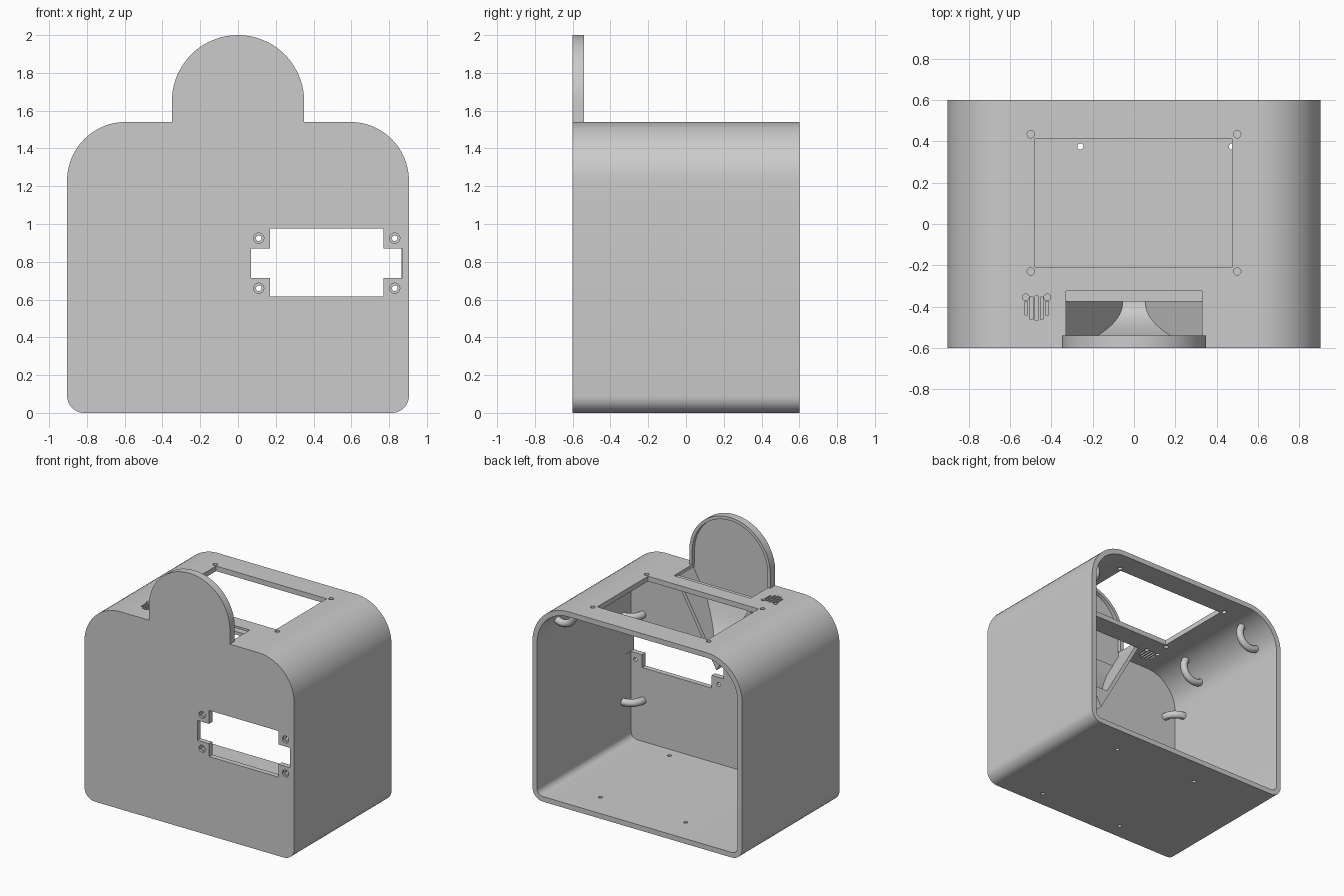
import bpy, bmesh, math
from mathutils import Vector

if "Cube" in bpy.data.objects:
    bpy.data.objects.remove(bpy.data.objects["Cube"], do_unlink=True)

grey = bpy.data.materials.new("plain grey")
grey.use_nodes = True
grey.diffuse_color = (0.6, 0.6, 0.6, 1)
grey.node_tree.nodes["Principled BSDF"].inputs["Base Color"].default_value = (0.6, 0.6, 0.6, 1)
parts = []


def add_object(name, bm):
    bmesh.ops.recalc_face_normals(bm, faces=bm.faces)
    mesh = bpy.data.meshes.new(name)
    bm.to_mesh(mesh)
    bm.free()
    mesh.materials.append(grey)
    ob = bpy.data.objects.new(name, mesh)
    bpy.context.collection.objects.link(ob)
    return ob


def prism(name, pts, lo, hi, axis="y"):
    """Extrude a 2D outline along y (points are x, z) or z (points are x, y)."""
    bm = bmesh.new()
    place = (lambda a, b, d: (a, d, b)) if axis == "y" else (lambda a, b, d: (a, b, d))
    low = [bm.verts.new(place(a, b, lo)) for a, b in pts]
    high = [bm.verts.new(place(a, b, hi)) for a, b in pts]
    bm.faces.new(low)
    bm.faces.new(high)
    for i in range(len(pts)):
        j = (i + 1) % len(pts)
        bm.faces.new((low[i], low[j], high[j], high[i]))
    return add_object(name, bm)


def arc(cx, cy, r, start, end, n=16):
    return [(cx + r * math.cos(math.radians(start + (end - start) * i / n)),
             cy + r * math.sin(math.radians(start + (end - start) * i / n))) for i in range(n + 1)]


def circle(cx, cy, r):
    return arc(cx, cy, r, 0, 360, 24)[:-1]


def rect(x0, x1, y0, y1):
    return [(x0, y0), (x1, y0), (x1, y1), (x0, y1)]


def rounded(w, z0, z1, rb, rt):
    return (arc(w - rt, z1 - rt, rt, 0, 90) + arc(rt - w, z1 - rt, rt, 90, 180)
            + arc(rb - w, z0 + rb, rb, 180, 270, 8) + arc(w - rb, z0 + rb, rb, 270, 360, 8))


def arch(w, spring, base):
    return arc(0, spring, w, 0, 180, 40) + [(-w, base), (w, base)]


def cut(target, pts, lo, hi, axis="y"):
    cutter = prism("cutter", pts, lo, hi, axis)
    cutter.hide_render = True
    mod = target.modifiers.new("cut", "BOOLEAN")
    mod.operation, mod.solver, mod.object = "DIFFERENCE", "EXACT", cutter
    bpy.context.view_layer.objects.active = target
    bpy.ops.object.modifier_apply(modifier=mod.name)
    bpy.data.objects.remove(cutter, do_unlink=True)


# Open-backed housing
housing = prism("housing", rounded(0.905, 0, 1.54, 0.09, 0.31), -0.6, 0.6)
parts.append(housing)
cut(housing, rounded(0.865, 0.04, 1.5, 0.05, 0.27), -0.56, 0.7)

# Display window with screw tabs in the front
cut(housing, rect(0.17, 0.77, 0.615, 0.975), -0.7, -0.5)
cut(housing, rect(0.07, 0.87, 0.715, 0.87), -0.7, -0.5)
for x in (0.11, 0.83):
    for z in (0.66, 0.925):
        cut(housing, circle(x, z, 0.027), -0.7, -0.585)
        cut(housing, circle(x, z, 0.015), -0.7, -0.5)

# Roof: large opening, screw holes, chute slot with a stepped lip
cut(housing, rect(-0.48, 0.475, -0.21, 0.415), 1.4, 1.6, "z")
for x in (-0.5, 0.5):
    for y in (-0.23, 0.435):
        cut(housing, circle(x, y, 0.018), 1.4, 1.6, "z")
cut(housing, rect(-0.33, 0.33, -0.57, -0.375), 1.4, 1.6, "z")
cut(housing, rect(-0.33, 0.33, -0.38, -0.325), 1.525, 1.6, "z")

# Roof: sound grille and its screw holes
for i in range(-2, 3):
    half = math.sqrt(0.06 ** 2 - (i * 0.025) ** 2)
    x = -0.472 + i * 0.025
    cut(housing, rect(x - 0.007, x + 0.007, -0.408 - half, -0.408 + half), 1.4, 1.6, "z")
for x in (-0.525, -0.42):
    cut(housing, circle(x, -0.355, 0.016), 1.4, 1.6, "z")

# Floor holes
for x in (-0.26, 0.475):
    for y in (-0.475, 0.375):
        cut(housing, circle(x, y, 0.015), -0.1, 0.1, "z")

# Round-topped panel with a recess in its back
panel = prism("arched_panel", arch(0.35, 1.65, 1.54), -0.6, -0.54)
parts.append(panel)
cut(panel, arch(0.325, 1.65, 1.5), -0.57, -0.5)

# V-shaped chute under the slot
TIP, SLOPE = 0.93, 1.75
parts.append(prism("chute_sides", [(0.33, 1.51), (0, TIP), (-0.33, 1.51),
                                   (-0.36, 1.51), (0, 0.87), (0.36, 1.51)], -0.565, -0.375))

# Curved scoop inside the chute, falling toward the back
bm = bmesh.new()
rows = []
for i in range(13):
    t = i / 12
    half = 0.055 + 0.165 * t ** 2.2
    y, z = -0.375 - 0.19 * t, TIP + SLOPE * half
    rows.append([bm.verts.new(p) for p in ((-half, y, z), (half, y, z), (0, y, TIP))])
for a, b in zip(rows, rows[1:]):
    for k in range(3):
        bm.faces.new((a[k], a[(k + 1) % 3], b[(k + 1) % 3], b[k]))
bm.faces.new(rows[0])
bm.faces.new(rows[-1])
parts.append(add_object("chute_scoop", bm))


def hook(name, centre, u, v, start, end, radius=0.1, tube=0.028):
    """Sweep a round tube along an arc spanned by the directions u and v."""
    bm = bmesh.new()
    u, v = Vector(u).normalized(), Vector(v).normalized()
    w = u.cross(v)
    rings = []
    for ca, sa in arc(0, 0, 1, start, end, 14):
        out = u * ca + v * sa
        rings.append([bm.verts.new(Vector(centre) + out * (radius + tube * c) + w * tube * s)
                      for c, s in circle(0, 0, 1)[::2]])
    for a, b in zip(rings, rings[1:]):
        for k in range(len(a)):
            j = (k + 1) % len(a)
            bm.faces.new((a[k], a[j], b[j], b[k]))
    bm.faces.new(rings[0])
    bm.faces.new(rings[-1])
    parts.append(add_object(name, bm))


# Cable hooks in the front corners and under the rounded shoulders
for side, word, upper in ((1, "left", 1.03), (-1, "right", 1.15)):
    for z in (0.36, upper):
        hook(word + "_corner_hook", (side * 0.865, -0.56, z), (-side, 0, 0), (0, 1, 0), -5, 95)
    for y in (-0.25, 0.39):
        hook(word + "_shoulder_hook", (side * 0.79, y, 1.42), (-side, 0, -1), (side, 0, -1), -80, 80)

# Smooth curves, sharp edges
bpy.ops.object.select_all(action="DESELECT")
for ob in parts:
    ob.select_set(True)
bpy.context.view_layer.objects.active = housing
bpy.ops.object.shade_smooth_by_angle(angle=math.radians(30))
